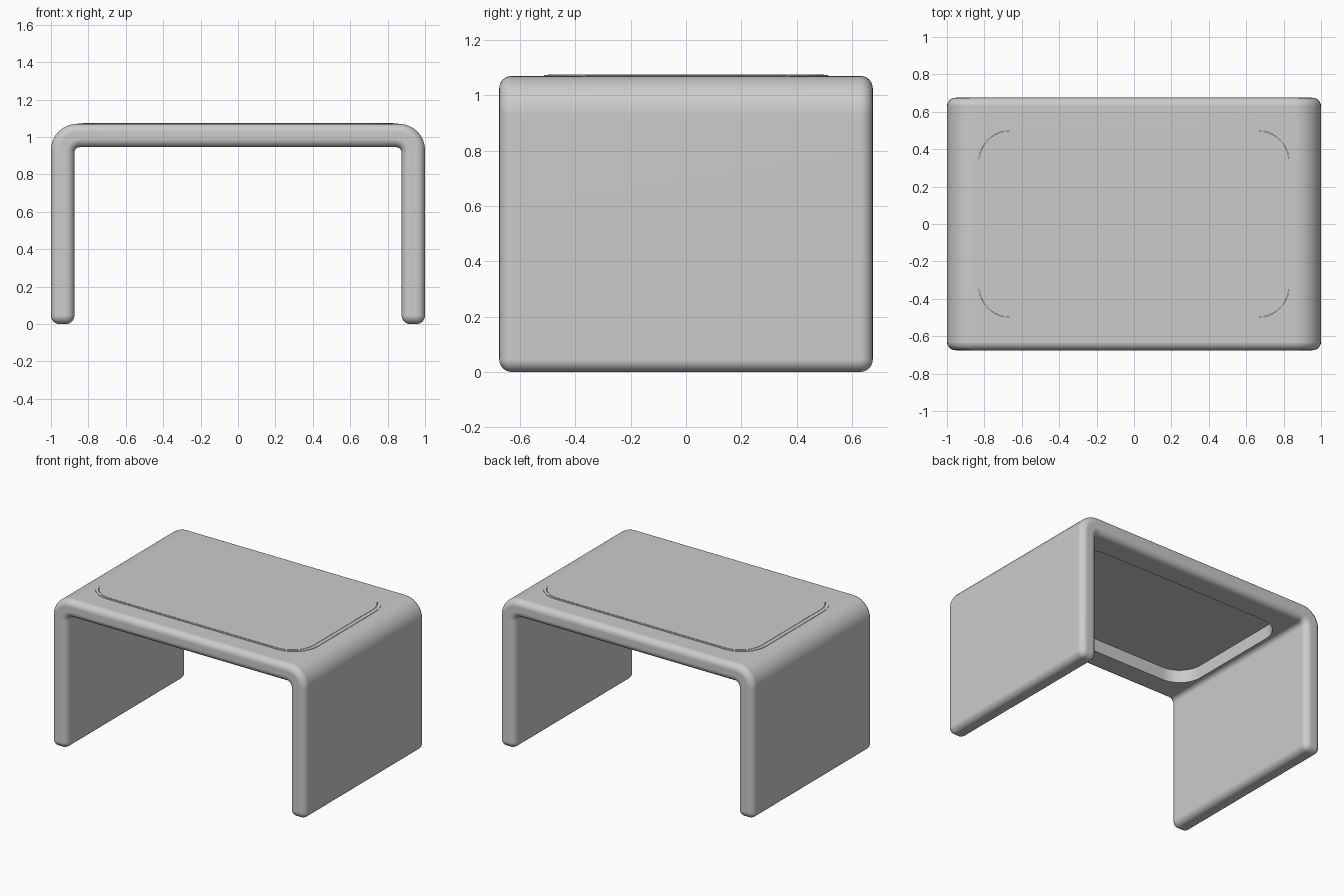
import bpy, bmesh, math
from mathutils import Vector

if "Cube" in bpy.data.objects:
    bpy.data.objects.remove(bpy.data.objects["Cube"])

def rounded(corners, inset=0.0, seg=8):
    """CCW polygon of (x, y, radius) corners, inset and rounded."""
    n, out = len(corners), []
    for i, (x, y, r) in enumerate(corners):
        p = Vector((x, y))
        a = (p - Vector(corners[i - 1][:2])).normalized()
        b = (Vector(corners[(i + 1) % n][:2]) - p).normalized()
        sign = 1 if a.x * b.y - a.y * b.x > 0 else -1
        na, nb = Vector((-a.y, a.x)), Vector((-b.y, b.x))
        centre = p + (na + nb) * sign * r
        rad = max(r - sign * inset, 0.0005)
        for k in range(seg + 1):
            t = k / seg * math.pi / 2
            d = -(na * math.cos(t) + nb * math.sin(t)) * sign
            out.append(centre + d * rad)
    return out

def loft(name, rings):
    """Skin a list of equal-length rings and cap both ends."""
    bm = bmesh.new()
    loops = [[bm.verts.new(p) for p in ring] for ring in rings]
    n = len(loops[0])
    for a, b in zip(loops, loops[1:]):
        for i in range(n):
            j = (i + 1) % n
            bm.faces.new((a[i], a[j], b[j], b[i]))
    bm.faces.new(loops[0])
    bm.faces.new(loops[-1])
    bmesh.ops.remove_doubles(bm, verts=bm.verts, dist=0.00005)
    bmesh.ops.recalc_face_normals(bm, faces=bm.faces)
    me = bpy.data.meshes.new(name)
    bm.to_mesh(me)
    bm.free()
    ob = bpy.data.objects.new(name, me)
    bpy.context.collection.objects.link(ob)
    return ob

def slab(name, hx, hy, r, z0, z1):
    c = [(-hx, -hy, r), (hx, -hy, r), (hx, hy, r), (-hx, hy, r)]
    return loft(name, [[(p.x, p.y, z) for p in rounded(c, 0, 16)] for z in (z0, z1)])

def cut(ob, cutter):
    m = ob.modifiers.new("opening", 'BOOLEAN')
    m.operation, m.solver, m.object = 'DIFFERENCE', 'EXACT', cutter
    cutter.hide_render = True
    cutter.hide_set(True)

def smooth(ob):
    bpy.ops.object.select_all(action='DESELECT')
    ob.select_set(True)
    bpy.context.view_layer.objects.active = ob
    # bake the opening first so that shading follows the final edges
    for m in list(ob.modifiers):
        bpy.ops.object.modifier_apply(modifier=m.name)
    bpy.ops.object.shade_smooth_by_angle(angle=math.radians(35))
    w = ob.modifiers.new("normals", 'WEIGHTED_NORMAL')
    w.keep_sharp = True

# U-shaped body: rounded front profile with softened front and back edges
H, W, D, R = 1.07, 1.0, 0.675, 0.045
IX, IZ = 0.875, 0.945
profile = [(-W, 0, R), (-IX, 0, R), (-IX, IZ, 0.03), (IX, IZ, 0.03),
           (IX, 0, R), (W, 0, R), (W, H, 0.14), (-W, H, 0.14)]
rings = []
steps = [math.pi / 2 * k / 6 for k in range(7)]
for side in (-1, 1):
    for t in (reversed(steps) if side < 0 else steps):
        inset, y = R * (1 - math.cos(t)), side * (D - R + R * math.sin(t))
        rings.append([(p.x, y, p.y) for p in rounded(profile, inset)])
body = loft("table_body", rings)

# Opening through the tabletop
opening = slab("opening_cutter", 0.83, 0.50, 0.17, 0.8, 1.2)
cut(body, opening)
smooth(body)

# Thin trim around the opening
trim = slab("trim_ring", 0.858, 0.513, 0.19, 1.062, 1.073)
cut(trim, opening)
smooth(trim)

# Inset top panel, leaving a recess on the underside
panel = slab("inset_panel", 0.829, 0.499, 0.17, 1.035, 1.0745)
smooth(panel)
